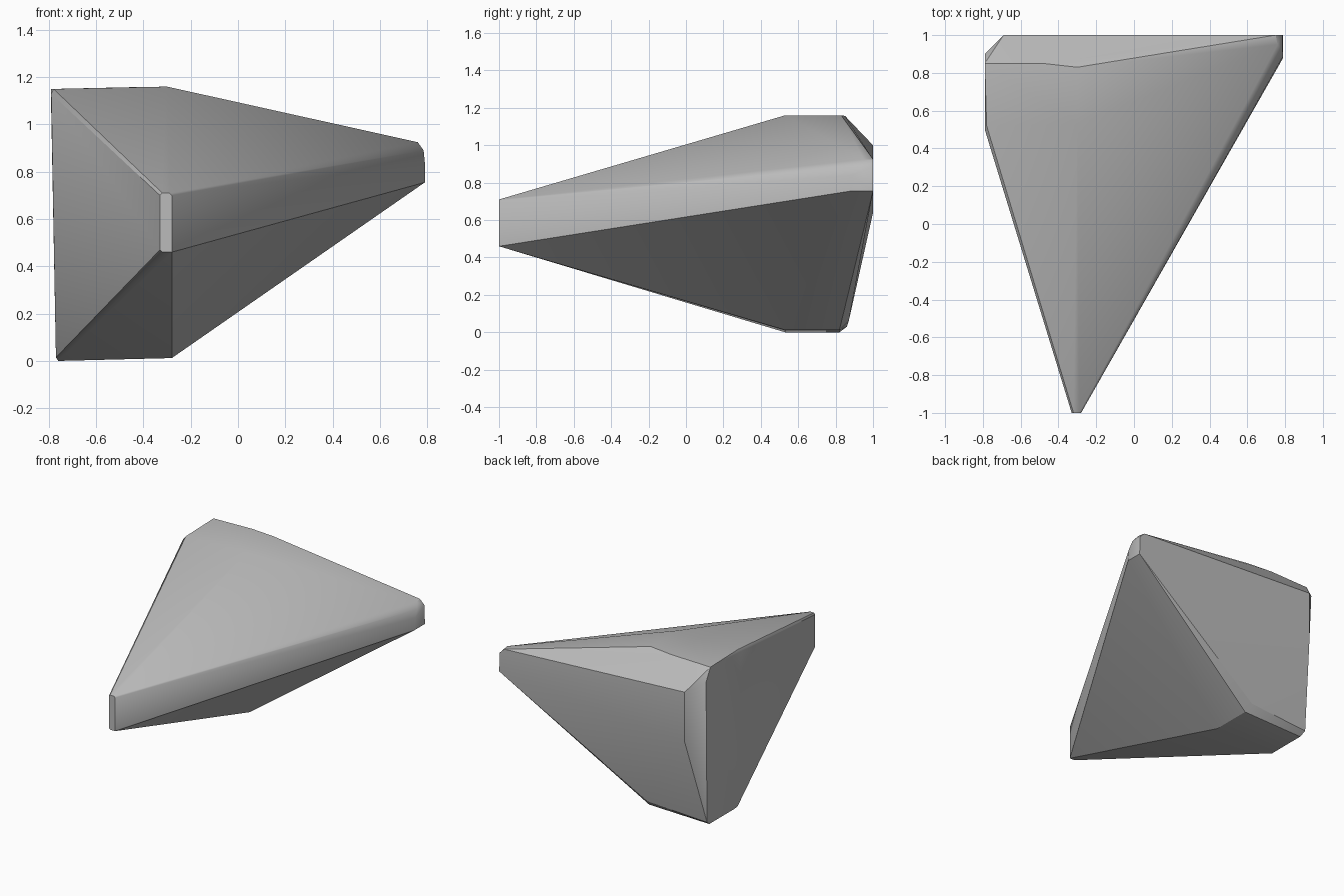
import bpy, bmesh, math

cube = bpy.data.objects.get("Cube")
if cube:
    bpy.data.objects.remove(cube, do_unlink=True)

# Grey stone colour
stone = bpy.data.materials.new("stone grey")
stone.use_nodes = True
grey = (0.5, 0.5, 0.5, 1)
stone.diffuse_color = grey
stone.node_tree.nodes["Principled BSDF"].inputs["Base Color"].default_value = grey

# Corner points of the chiselled rock, grouped by region
front_tip = [(-.33, -1, .70), (-.32, -1, .71), (-.29, -1, .71), (-.28, -1, .70),
             (-.28, -1, .46), (-.32, -1, .46), (-.33, -1, .47)]
side_tip = [(.75, 1, .925), (.76, .95, .925), (.785, .92, .89), (.79, .89, .84),
            (.79, .88, .755), (.79, 1, .755), (.785, 1, .89)]
top_plate = [(-.30, .53, 1.16), (-.30, .83, 1.16), (-.48, .85, 1.157),
             (-.78, .52, 1.15), (-.79, .50, 1.13), (-.79, .85, 1.15)]
bottom_plate = [(-.28, .53, .012), (-.28, .82, .012), (-.76, .53, 0),
                (-.76, .82, 0), (-.77, .51, .015), (-.77, .86, .03), (-.30, .87, .06)]
back_plate = [(-.69, 1, 1.0), (-.69, 1, .64), (-.79, .90, 1.06)]

# Stretch a skin over the corners and merge the flat areas
bm = bmesh.new()
for co in front_tip + side_tip + top_plate + bottom_plate + back_plate:
    bm.verts.new(co)
hull = bmesh.ops.convex_hull(bm, input=bm.verts[:])
inside = {g for g in hull["geom_interior"] + hull["geom_unused"]
          if isinstance(g, bmesh.types.BMVert)}
bmesh.ops.delete(bm, geom=list(inside), context='VERTS')
bmesh.ops.dissolve_limit(bm, angle_limit=math.radians(1),
                         verts=bm.verts[:], edges=bm.edges[:])
bmesh.ops.recalc_face_normals(bm, faces=bm.faces[:])

mesh = bpy.data.meshes.new("rock")
bm.to_mesh(mesh)
bm.free()
mesh.materials.append(stone)
rock = bpy.data.objects.new("rock", mesh)
bpy.context.collection.objects.link(rock)

# Soft shading over shallow facets, crisp main edges
bpy.context.view_layer.objects.active = rock
rock.select_set(True)
bpy.ops.object.shade_smooth_by_angle(angle=math.radians(30))
